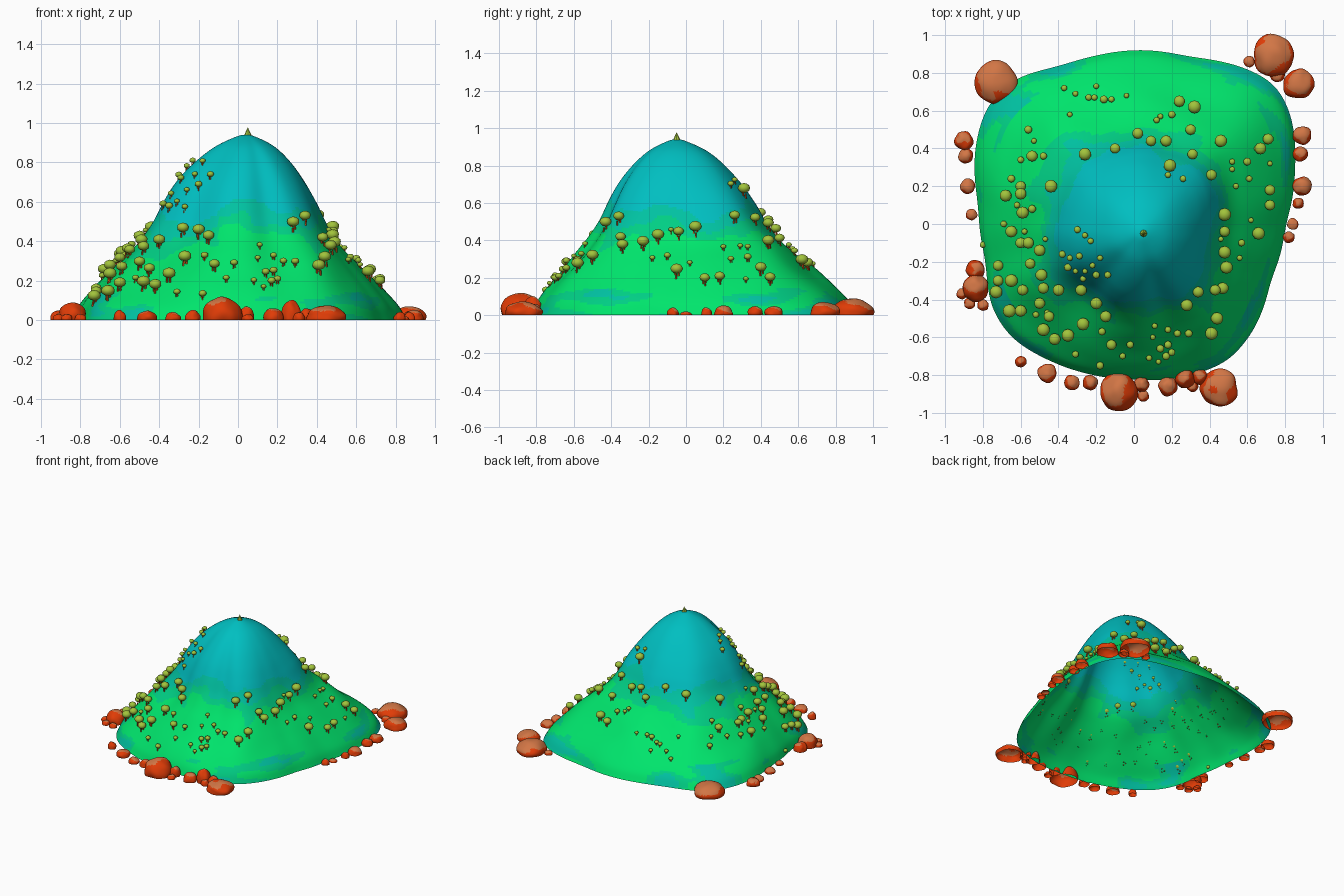
import bpy, bmesh, math, random
from mathutils import Vector, Matrix, noise
from mathutils.bvhtree import BVHTree

if "Cube" in bpy.data.objects:
    bpy.data.objects.remove(bpy.data.objects["Cube"])
rng = random.Random(4)


def material(name, rgb):
    m = bpy.data.materials.new(name)
    m.use_nodes = True
    m.diffuse_color = (*rgb, 1)
    bsdf = m.node_tree.nodes["Principled BSDF"]
    bsdf.inputs["Base Color"].default_value = (*rgb, 1)
    bsdf.inputs["Roughness"].default_value = 0.9
    return m


GRASS = material("grass green", (0, 0.78, 0.15))
MOSS = material("moss green", (0, 0.62, 0.23))
TEAL = material("teal slope", (0, 0.54, 0.36))
BLUE = material("blue peak", (0, 0.52, 0.53))
ROCK_TOP = material("tan rock top", (0.64, 0.18, 0.06))
ROCK_SIDE = material("red rock side", (0.75, 0.045, 0.002))
LEAF = material("olive leaves", (0.36, 0.55, 0.045))
BARK = material("orange bark", (0.65, 0.1, 0.01))


def finish(name, bm, mats, angle=40):
    mesh = bpy.data.meshes.new(name)
    bm.to_mesh(mesh)
    bm.free()
    for m in mats:
        mesh.materials.append(m)
    ob = bpy.data.objects.new(name, mesh)
    bpy.context.collection.objects.link(ob)
    bpy.ops.object.select_all(action="DESELECT")
    ob.select_set(True)
    bpy.context.view_layer.objects.active = ob
    bpy.ops.object.shade_smooth_by_angle(angle=math.radians(angle))


def paint(verts, index):
    for f in {f for v in verts for f in v.link_faces}:
        f.material_index = index


# Hill: rings that follow the shoreline below and turn round towards the peak
PEAK = Vector((0.04, -0.05))
SHORE = [(85, 30), (80, 0), (72, -30), (62, -58), (50, -72), (30, -80), (0, -82),
         (-25, -79), (-45, -72), (-65, -60), (-75, -45), (-78, -20), (-82, 10),
         (-84, 40), (-78, 62), (-65, 76), (-40, 83), (-20, 89), (0, 92), (30, 88),
         (60, 82), (75, 74), (83, 58)]
PROFILE = [(0, 94), (5, 93), (15, 88), (24, 80), (32, 70), (38, 60), (43, 50),
           (49, 41), (56, 33), (64, 24), (72, 15), (78, 7), (81, 0)]
# Bulges and hollows of the flanks: direction in degrees, width, amount
FLANKS = [(190, 22, 0.08), (228, 18, -0.11), (286, 12, -0.08), (5, 35, -0.05)]
SEGS, STEPS, BASE = 200, 7, 0.81


def shore_radii():
    polar = sorted((math.atan2(p.y, p.x) % math.tau, p.length)
                   for p in (Vector(s) / 100 - PEAK for s in SHORE))
    polar = [(polar[-1][0] - math.tau, polar[-1][1])] + polar
    polar.append((polar[1][0] + math.tau, polar[1][1]))
    radii = []
    for i in range(SEGS):
        a = math.tau * i / SEGS
        for (a0, r0), (a1, r1) in zip(polar, polar[1:]):
            if a0 <= a < a1:
                radii.append(r0 + (r1 - r0) * (a - a0) / (a1 - a0))
                break
    for _ in range(9):
        radii = [(radii[i - 1] + 2 * radii[i] + radii[(i + 1) % SEGS]) / 4
                 for i in range(SEGS)]
    return radii


def smooth_path(points):
    p = [Vector(q) / 100 for q in points]
    p = [Vector((-p[1].x, p[1].y))] + p + [2 * p[-1] - p[-2]]
    out = []
    for a, b, c, d in zip(p, p[1:], p[2:], p[3:]):
        for k in range(STEPS):
            t = k / STEPS
            out.append(b + (c - a) * t / 2 + (a - 2.5 * b + 2 * c - d / 2) * t * t
                       + (1.5 * (b - c) + (d - a) / 2) * t ** 3)
    return out[1:] + [p[-2]]


def flank(degrees):
    return sum(amount * math.exp(-(((degrees - at + 180) % 360 - 180) / width) ** 2)
               for at, width, amount in FLANKS)


bm = bmesh.new()
radii = shore_radii()
previous, top = None, bm.verts.new((*PEAK, 0.94))
for r, z in smooth_path(PROFILE):
    ring = []
    u = r / BASE
    for i, shore in enumerate(radii):
        a = math.tau * i / SEGS
        radius = r + u * u * (shore - BASE)
        radius *= 1 + 4 * u * (1 - u) * flank(math.degrees(a))
        p = Vector((PEAK.x + radius * math.cos(a), PEAK.y + radius * math.sin(a), z))
        bump = 0.12 * noise.noise(p * 3.5) * u * u * (1 - u * u)
        ring.append(bm.verts.new(p + Vector((0, 0, bump))))
    for i in range(SEGS):
        j = (i + 1) % SEGS
        if previous:
            bm.faces.new((previous[i], ring[i], ring[j], previous[j]))
        else:
            bm.faces.new((top, ring[i], ring[j]))
    previous = ring
for f in bm.faces:
    c = f.calc_center_median()
    n = noise.noise(c * 4) + 0.5 * noise.noise(c * 9)
    level = c.z + 0.1 * n
    if c.y < 0:
        level += 0.05 * (c.x < -0.1) - 0.1 * math.exp(-((c.x - 0.02) / 0.13) ** 2)
    f.material_index = sum(level > h for h in (0.4, 0.47, 0.56))
    # muted streaks along the corners of the shore
    streak = noise.noise(Vector((c.x * 4, c.y * 4, c.z * 14))) + 2 * abs(c.x * c.y)
    if c.z < 0.14:
        f.material_index = (streak > 0.65) + (streak > 0.95)
bm.normal_update()
ground = BVHTree.FromBMesh(bm)
finish("hill", bm, [GRASS, MOSS, TEAL, BLUE], 60)


# Trees: a flattened crown over a few thin stems
def add_tree(bm, x, y, size):
    hit = ground.ray_cast(Vector((x, y, 3)), Vector((0, 0, -1)))[0]
    if hit is None:
        return
    crown = Matrix.Translation((x, y, hit.z + 1.3 * size)) @ Matrix.Diagonal((1, 1, 0.8, 1))
    paint(bmesh.ops.create_icosphere(bm, subdivisions=2, radius=size,
                                     matrix=crown)["verts"], 0)
    for k in range(3):
        a = k * math.tau / 3 + x * 9
        spot = Vector((x + 0.3 * size * math.cos(a), y + 0.3 * size * math.sin(a), 3))
        foot = ground.ray_cast(spot, Vector((0, 0, -1)))[0]
        if foot:
            foot.z += 0.4 * size
            paint(bmesh.ops.create_cone(bm, cap_ends=True, segments=5,
                                        radius1=0.16 * size, radius2=0.12 * size,
                                        depth=0.8 * size,
                                        matrix=Matrix.Translation(foot))["verts"], 1)


def plant(name, spots, smallest, largest):
    bm = bmesh.new()
    for x, y in spots:
        add_tree(bm, x / 100, y / 100, rng.uniform(smallest, largest))
    finish(name, bm, [LEAF, BARK])


plant("large_trees", [
    (2, 48), (9, 44), (17, 44), (30, 50), (31, 37), (24, 65), (32, 62), (19, 31),
    (46, 44), (41, 26), (67, 40), (71, 45), (72, 18), (72, 10), (48, -4), (48, 5),
    (48, -15), (66, -5), (49, -23), (43, -35), (34, -36), (28, -43), (44, -50),
    (41, -58), (-44, 20), (-60, 20), (-68, 15), (-59, 6), (-65, -4), (-60, -10),
    (-50, -14), (-55, -21), (-65, -30), (-73, -36), (-60, -46), (-50, -42),
    (-48, -56), (-42, -61), (-35, -59), (-27, -53), (-40, -35), (-28, -35),
    (-20, -42), (-15, -49), (-72, -22), (-54, 36), (-26, 37), (-10, 40),
    (-12, -64), (-49, -27), (-59, -35), (47, -34), (-60, 16), (-48, -34),
    (-66, -46), (-45, -49), (-56, -10), (-72, -30)],
    0.027, 0.035)
plant("saplings", [
    (-30, -3), (-26, -6), (-23, -9), (-38, -16), (-34, -18), (-29, -17), (-35, -23),
    (-31, -25), (-26, -25), (-22, -22), (-20, -27), (-14, -27), (-18, -18), (-27, -29),
    (11, -54), (18, -56), (10, -60), (23, -58), (29, -58), (14, -66), (20, -68),
    (17, -70), (13, -73), (8, -71), (18, -64), (-2, -64), (-6, -70), (-18, -75),
    (-31, -69), (-17, -57), (-37, 72), (-31, 69), (-24, 67), (-20, 73), (-21, 67),
    (-16, 66), (-12, 66), (-4, 68), (-34, 58), (14, 57), (20, 58), (12, 55), (52, 33),
    (52, 29), (60, 33), (61, 24), (54, 20), (62, 2), (72, 32), (65, 40), (57, -10),
    (56, -18), (46, -8), (26, 24), (18, 26), (-56, 50), (-53, 44), (-60, 34),
    (-48, 36), (-62, 10), (-54, 8), (-69, 0), (-58, -4), (-80, -11), (-47, -8),
    (-52, -48), (-46, -47), (-65, 24)],
    0.014, 0.021)

# Little pointed tree on the summit
bm = bmesh.new()
bmesh.ops.create_cone(bm, cap_ends=True, segments=8, radius1=0.022, radius2=0,
                      depth=0.045, matrix=Matrix.Translation((0.05, -0.05, 0.955)))
finish("summit_tree", bm, [LEAF])

# Shore rocks: lumpy domes, open underneath, given as x, y, radius and height
ROCKS = [(-73, 75, 11, 9), (74, 89, 11, 9), (87, 74, 8, 7), (61, 86, 3, 3),
         (76, 79, 4, 4), (89, 47, 5, 5), (88, 37, 4, 5), (89, 20, 5, 5), (87, 11, 3, 4),
         (84, 0, 3, 2), (82, -7, 3, 4), (-90, 44, 5, 5), (-89, 36, 4, 4), (-88, 20, 4, 4),
         (-86, 5, 3, 3), (-84, -24, 5, 6), (-84, -34, 7, 9), (-91, -37, 3, 3),
         (-87, -42, 3, 3), (-80, -43, 3, 3), (-60, -73, 3, 5), (-46, -79, 5, 5),
         (-33, -84, 4, 4), (-23, -84, 4, 5), (-8, -89, 10, 12), (4, -85, 4, 7),
         (5, -91, 3, 3), (18, -86, 5, 6), (27, -82, 5, 10), (31, -86, 3, 4),
         (35, -81, 4, 6), (45, -87, 10, 7)]
bm = bmesh.new()
for x, y, radius, height in ROCKS:
    place = Vector((x, y, 0.2 * height)) / 100
    for v in bmesh.ops.create_icosphere(bm, subdivisions=4, radius=1)["verts"]:
        lump = 1 + 0.13 * noise.noise(v.co * 1.3 + place * 20)
        v.co = place + Vector((v.co.x * radius, v.co.y * radius,
                               v.co.z * 0.8 * height)) * lump / 100
bmesh.ops.bisect_plane(bm, geom=bm.verts[:] + bm.edges[:] + bm.faces[:],
                       plane_co=(0, 0, 0), plane_no=(0, 0, 1), clear_inner=True)
bm.normal_update()
for f in bm.faces:
    patch = noise.noise(f.calc_center_median() * 12)
    f.material_index = 0 if f.normal.z + 0.3 * f.normal.y + 0.5 * patch > 0.68 else 1
finish("shore_rocks", bm, [ROCK_TOP, ROCK_SIDE])
